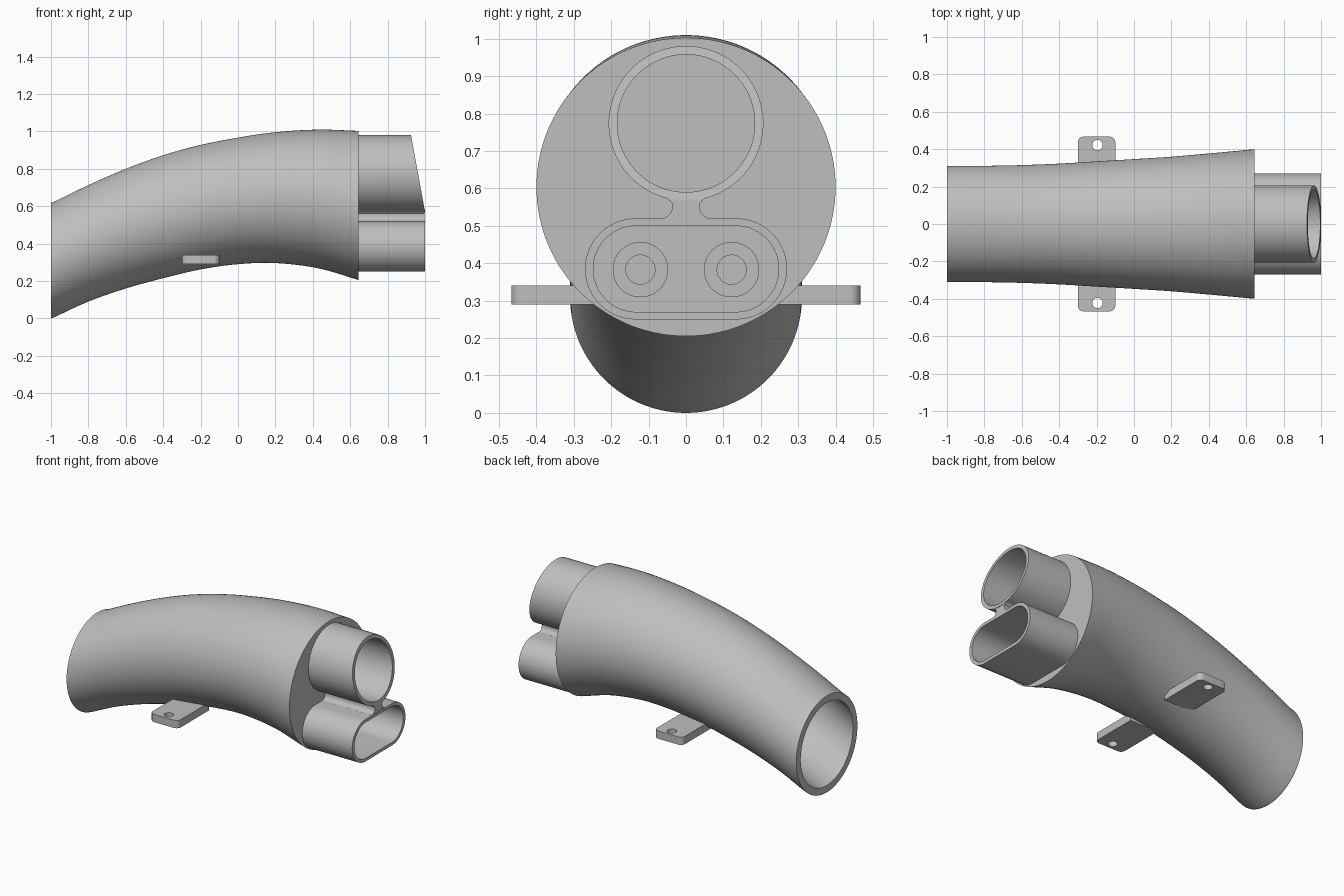
import bpy, bmesh, math
from mathutils import Vector

cube = bpy.data.objects.get("Cube")
if cube:
    bpy.data.objects.remove(cube)

grey = bpy.data.materials.new("plain_grey")
grey.use_nodes = True
GREY = (0.52, 0.52, 0.52, 1)
grey.diffuse_color = GREY
grey.node_tree.nodes["Principled BSDF"].inputs["Base Color"].default_value = GREY


def finish(name, bm):
    """Turn a bmesh into a shaded object."""
    bmesh.ops.recalc_face_normals(bm, faces=bm.faces)
    mesh = bpy.data.meshes.new(name)
    bm.to_mesh(mesh)
    bm.free()
    mesh.materials.append(grey)
    obj = bpy.data.objects.new(name, mesh)
    bpy.context.collection.objects.link(obj)
    bpy.ops.object.select_all(action='DESELECT')
    obj.select_set(True)
    bpy.context.view_layer.objects.active = obj
    bpy.ops.object.shade_smooth_by_angle(angle=math.radians(30))
    return obj


def loft(name, loops):
    """Skin a series of equal loops and cap the first and last."""
    bm = bmesh.new()
    rings = [[bm.verts.new(p) for p in loop] for loop in loops]
    for a, b in zip(rings, rings[1:]):
        for i in range(len(a)):
            j = (i + 1) % len(a)
            bm.faces.new((a[i], a[j], b[j], b[i]))
    bm.faces.new(rings[0])
    bm.faces.new(rings[-1])
    return finish(name, bm)


def oval(r, z, shift=0.0, y=0.0, n=64):
    """Circle in the y-z plane, stretched into a slot by shift."""
    pts = []
    for i in range(n):
        a = 2 * math.pi * (i + 0.5) / n
        side = math.copysign(shift, math.cos(a))
        pts.append((y + side + r * math.cos(a), z + r * math.sin(a)))
    return pts


def place(outline, end):
    """Set a y-z outline at an x given by a number or a function of z."""
    return [(end(z) if callable(end) else end, y, z) for y, z in outline]


# Curved duct: x, bottom, top, half width
stations = [Vector(s) for s in (
    (-1, 0, .62, .31), (-.97, .012, .63, .31), (-.8, .09, .713, .311),
    (-.6, .16, .8, .315), (-.4, .215, .873, .323), (-.2, .262, .928, .335),
    (0, .29, .967, .347), (.2, .296, .996, .36), (.43, .268, 1.01, .38),
    (.645, .205, 1.003, .4))]


def smooth(points, steps=5):
    ext = [2 * points[0] - points[1]] + points + [2 * points[-1] - points[-2]]
    out = []
    for a, b, c, d in zip(ext, ext[1:], ext[2:], ext[3:]):
        for k in range(steps):
            t = k / steps
            out.append(b + (c - a) * t / 2 + (2 * a - 5 * b + 4 * c - d) * t**2 / 2
                       + (3 * b - a - 3 * c + d) * t**3 / 2)
    return out + [points[-1]]


def section(s, wall=0.0):
    x, low, high, half = s
    mid, tall = (low + high) / 2, (high - low) / 2
    return [(x, (half - wall) * y, mid + (tall - wall) * z) for y, z in oval(1, 0, n=96)]


path = smooth(stations)
inner = [section(s, .045) for s in reversed(path[:-2])]
loft("duct_shell", inner + [section(s) for s in path])


# Outlet pipes, each a hollow sleeve with a floor at the end plate
BASE = .645


def sleeve(name, outside, inside, end):
    loft(name, [place(outside, BASE - .02), place(outside, end),
                place(inside, end), place(inside, BASE + .002)])


sleeve("round_outlet", oval(.207, .774), oval(.184, .774),
       lambda z: .925 + (.98 - z) * .183)
sleeve("slot_outlet", oval(.135, .385, .135), oval(.115, .385, .133), 1.0)

# Web joining the outlets, flared where it meets the slot
flare = [(.037 + .03 * (1 - math.cos(a)), .55 - .03 * math.sin(a))
         for a in (math.pi / 2 * k / 6 for k in range(7))]
half = [(.058, .578), (.043, .567), (.037, .56)] + flare + [(.067, .512)]
web = half + [(-y, z) for y, z in reversed(half)]
loft("outlet_web", [place(web, BASE - .01), place(web, .998)])

# Ring ports on the floor of the slot, and mounting tabs
for side, label in ((1, "left"), (-1, "right")):
    loft(label + "_port", [place(oval(r, .383, y=side * .122, n=40), x) for r, x in (
        (.074, BASE - .01), (.074, BASE + .02), (.039, BASE + .02), (.039, BASE + .004))])

    outline = [(-.3, .15), (-.1, .15)]
    for cx, start in ((-.13, 0), (-.27, 90)):
        for k in range(7):
            a = math.radians(start + 15 * k)
            outline.append((cx + .03 * math.cos(a), .437 + .03 * math.sin(a)))
    hole = [(-.195 + x, .422 + y) for x, y in oval(.028, 0, n=32)]
    bm = bmesh.new()
    edges = []
    for loop in (outline, hole):
        vs = [bm.verts.new((x, side * y, .29)) for x, y in loop]
        edges += [bm.edges.new((v, vs[i - 1])) for i, v in enumerate(vs)]
    bmesh.ops.triangle_fill(bm, edges=edges, use_beauty=True)
    grown = bmesh.ops.extrude_face_region(bm, geom=bm.faces[:], use_keep_orig=True)
    bmesh.ops.translate(bm, vec=(0, 0, .05), verts=[
        g for g in grown["geom"] if isinstance(g, bmesh.types.BMVert)])
    finish(label + "_mounting_tab", bm)
